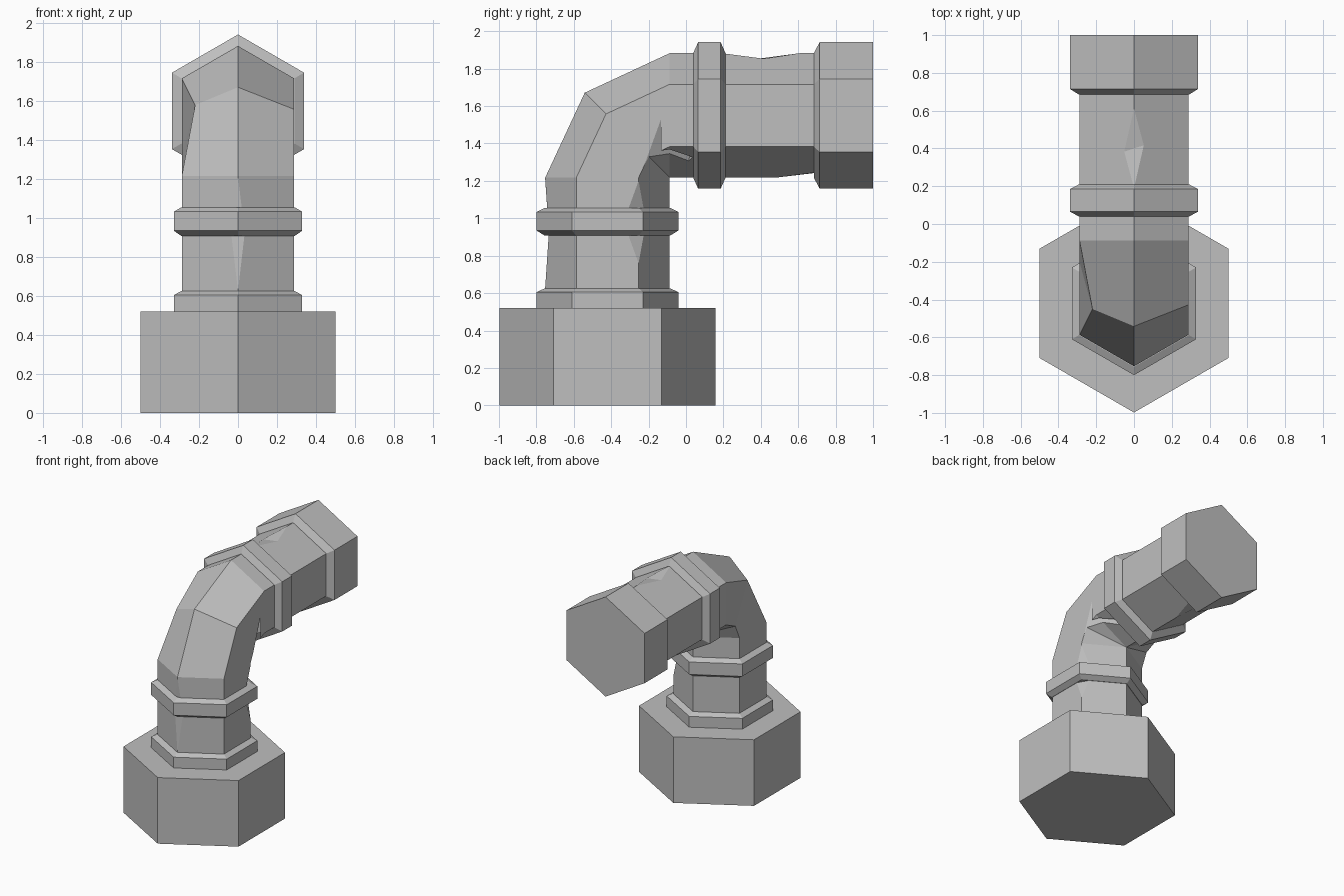
import bpy, bmesh
from math import sin, cos, pi, radians
from mathutils import Vector, Matrix

cube = bpy.data.objects.get("Cube")
if cube:
    bpy.data.objects.remove(cube, do_unlink=True)

SIDES = 6
PIPE_R = 0.333
AXIS_Y = -0.42      # centre of the upright pipe
AXIS_Z = 1.55       # centre of the level pipe
PIVOT = Vector((0, AXIS_Y + PIPE_R, AXIS_Z - PIPE_R))

grey = bpy.data.materials.new("plain_grey")
grey.use_nodes = True
colour = (0.52, 0.52, 0.52, 1)
grey.diffuse_color = colour
grey.node_tree.nodes["Principled BSDF"].inputs["Base Color"].default_value = colour


def make_object(name, bm):
    bmesh.ops.remove_doubles(bm, verts=bm.verts, dist=0.0005)
    bmesh.ops.recalc_face_normals(bm, faces=bm.faces)
    mesh = bpy.data.meshes.new(name)
    bm.to_mesh(mesh)
    bm.free()
    mesh.materials.append(grey)
    obj = bpy.data.objects.new(name, mesh)
    bpy.context.collection.objects.link(obj)
    return obj


def loft(name, rings):
    """Skin a list of hexagon rings and cap both ends."""
    bm = bmesh.new()
    loops = [[bm.verts.new(p) for p in ring] for ring in rings]
    for a, b in zip(loops, loops[1:]):
        for i in range(SIDES):
            j = (i + 1) % SIDES
            bm.faces.new((a[i], a[j], b[j], b[i]))
    bm.faces.new(loops[0])
    bm.faces.new(loops[-1])
    return make_object(name, bm)


def hexagon(radius):
    return [(radius * sin(k * pi / 3), radius * cos(k * pi / 3)) for k in range(SIDES)]


def upright(radius, z):
    return [Vector((x, AXIS_Y - d, z)) for x, d in hexagon(radius)]


def level(radius, y):
    return [Vector((x, y, AXIS_Z + d)) for x, d in hexagon(radius)]


def bend(angle, squeeze):
    out = Vector((0, -cos(angle), sin(angle)))
    return [PIVOT + out * (PIPE_R + d) * squeeze + Vector((x, 0, 0))
            for x, d in hexagon(PIPE_R)]


# Bent pipe, with one knocked-in corner on the outside of the elbow
elbow = bend(pi / 4, 0.965)
elbow[5] = Vector((-0.22, -0.45, 1.58))
pipe = loft("bent_pipe", [upright(PIPE_R, 0.4), upright(PIPE_R, PIVOT.z), elbow,
                          level(PIPE_R, PIVOT.y), level(PIPE_R, 0.9)])


def chip(centre, along, outward, half_length, depth, skew=0):
    """Cut a shallow V notch across a pipe corner."""
    along, outward = Vector(along), Vector(outward).normalized()
    along = Matrix.Rotation(radians(skew), 3, outward) @ along
    side = along.cross(outward) * 0.3
    reach = half_length * (1 + 0.06 / depth)
    profile = [along * -reach + outward * 0.06, along * reach + outward * 0.06,
               outward * -depth]
    bm = bmesh.new()
    ends = [[bm.verts.new(Vector(centre) + p + s) for p in profile] for s in (side, -side)]
    for end in ends:
        bm.faces.new(end)
    for i in range(3):
        j = (i + 1) % 3
        bm.faces.new((ends[0][i], ends[0][j], ends[1][j], ends[1][i]))
    cutter = make_object("chip_cutter", bm)
    cutter.hide_render = True
    mod = pipe.modifiers.new("chip", "BOOLEAN")
    mod.operation = "DIFFERENCE"
    mod.solver = "EXACT"
    mod.object = cutter
    return cutter


# Worn chips along the pipe corners
UP, BACK = (0, 0, 1), (0, 1, 0)
cutters = [
    chip((0, 0.4, AXIS_Z + PIPE_R), BACK, UP, 0.2, 0.03, 18),
    chip((0, 0.72, AXIS_Z - PIPE_R), BACK, (0, 0, -1), 0.24, 0.03, 10),
    chip((0, AXIS_Y - PIPE_R, 0.92), UP, (0, -1, 0), 0.29, 0.02, 8),
    chip((PIPE_R * cos(pi / 6), AXIS_Y + PIPE_R / 2, 0.98), UP,
         (cos(pi / 6), 0.5, 0), 0.22, 0.04),
]
bpy.context.view_layer.update()
graph = bpy.context.evaluated_depsgraph_get()
pipe_mesh = bpy.data.meshes.new_from_object(pipe.evaluated_get(graph))
pipe.modifiers.clear()
pipe.data = pipe_mesh
for cutter in cutters:
    bpy.data.objects.remove(cutter, do_unlink=True)

# Nut, collars and end socket as (radius, position) profiles
parts = {
    "base_nut": (upright, [(0.578, 0), (0.578, 0.52)]),
    "base_collar": (upright, [(0.38, 0.5), (0.38, 0.605), (0.336, 0.625)]),
    "upright_collar": (upright, [(0.336, 0.908), (0.38, 0.935), (0.38, 1.033), (0.336, 1.055)]),
    "level_collar": (level, [(0.336, 0.04), (0.392, 0.065), (0.392, 0.185), (0.336, 0.21)]),
    "end_socket": (level, [(0.336, 0.685), (0.392, 0.715), (0.392, 1.0)]),
}
for name, (ring, profile) in parts.items():
    loft(name, [ring(r, t) for r, t in profile])
